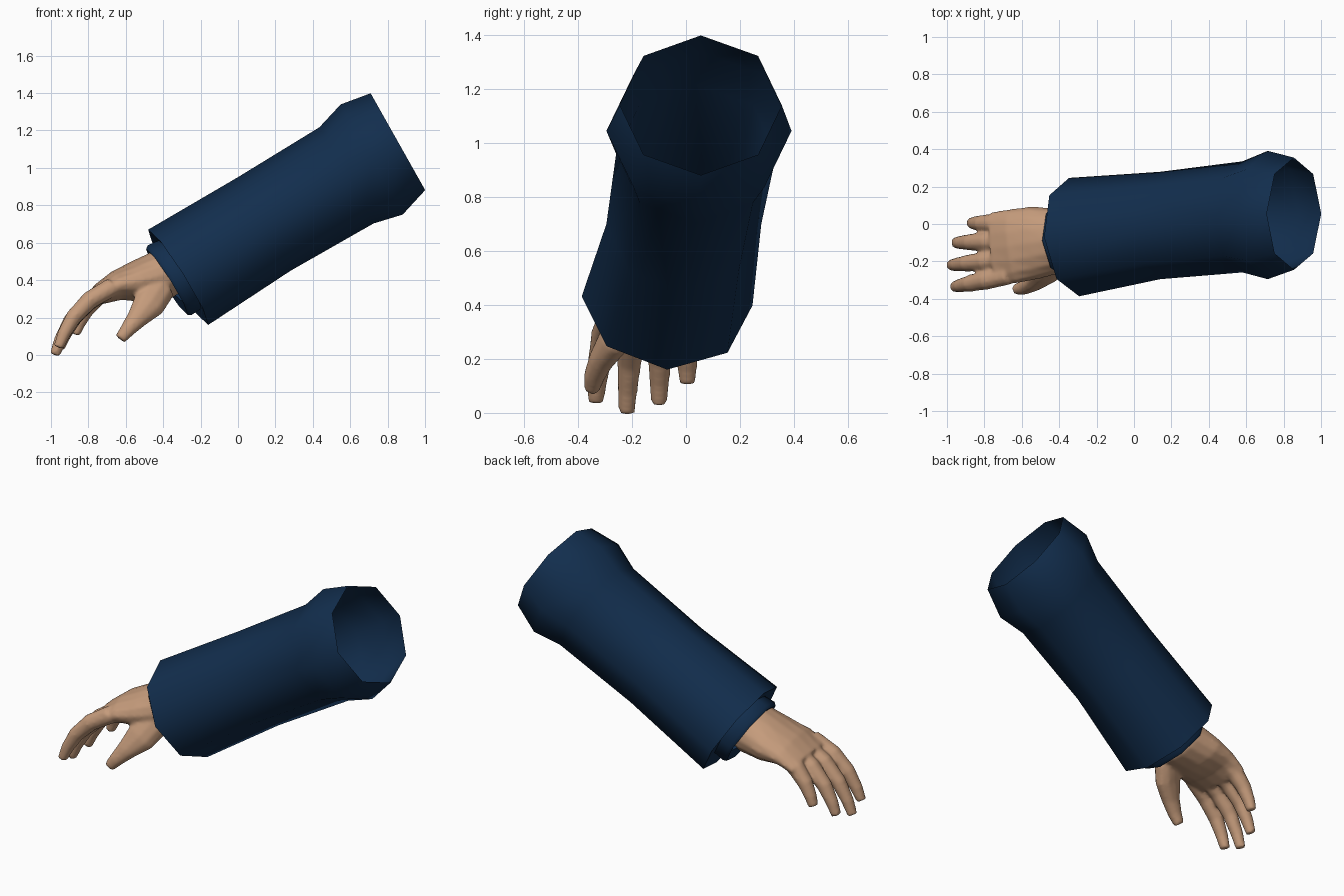
import bpy, bmesh, math
from mathutils import Vector

if "Cube" in bpy.data.objects:
    bpy.data.objects.remove(bpy.data.objects["Cube"])


def material(name, rgb):
    m = bpy.data.materials.new(name)
    m.diffuse_color = (*rgb, 1)
    m.use_nodes = True
    m.node_tree.nodes["Principled BSDF"].inputs["Base Color"].default_value = m.diffuse_color
    return m


def loft(bm, rings, sides, tangents=None, caps=True):
    """Skin a tube through rings of (x, y, z, half width, half height)."""
    pts = [Vector(r[:3]) for r in rings]
    loops = []
    for i, r in enumerate(rings):
        t = tangents[i] if tangents else pts[min(i + 1, len(pts) - 1)] - pts[max(i - 1, 0)]
        t = Vector(t).normalized()
        side = Vector((0, 1, 0))
        side = (side - t * side.dot(t)).normalized()
        up = t.cross(side)
        loops.append([bm.verts.new(pts[i] + side * r[3] * math.cos(a) + up * r[4] * math.sin(a))
                      for a in (2 * math.pi * k / sides for k in range(sides))])
    for a, b in zip(loops, loops[1:]):
        for k in range(sides):
            n = (k + 1) % sides
            bm.faces.new((a[k], a[n], b[n], b[k]))
    if caps:
        bm.faces.new(loops[0][::-1])
        bm.faces.new(loops[-1])


def finish(bm, name, mat):
    bmesh.ops.recalc_face_normals(bm, faces=bm.faces)
    me = bpy.data.meshes.new(name)
    bm.to_mesh(me)
    bm.free()
    ob = bpy.data.objects.new(name, me)
    bpy.context.collection.objects.link(ob)
    me.materials.append(mat)
    bpy.ops.object.select_all(action='DESELECT')
    bpy.context.view_layer.objects.active = ob
    ob.select_set(True)
    return ob


navy = material("navy_cloth", (0.006, 0.027, 0.075))
skin = material("skin", (0.56, 0.33, 0.2))

# Sleeve: eight-sided, open at the shoulder, with a stepped inner cuff
arm, wrist = (0.87, 0, 0.49), (0.84, 0.10, 0.53)
sleeve = [
    (0.855, 0.055, 1.14, 0.30, 0.297),
    (0.715, 0.048, 1.045, 0.343, 0.338),
    (0.58, 0.038, 0.96, 0.297, 0.295),
    (0.14, -0.008, 0.70, 0.287, 0.287),
    (-0.32, -0.07, 0.415, 0.318, 0.301),
    (-0.31, -0.08, 0.43, 0.21, 0.215),
    (-0.365, -0.09, 0.40, 0.215, 0.22),
    (-0.38, -0.09, 0.39, 0.205, 0.208),
    (-0.37, -0.09, 0.40, 0.16, 0.13),
]
bm = bmesh.new()
loft(bm, sleeve, 8, [arm] * 4 + [wrist] * 5, caps=False)
finish(bm, "sleeve", navy)
bpy.ops.object.shade_smooth_by_angle(angle=math.radians(50))

# Palm
bm = bmesh.new()
loft(bm, [(-0.33, -0.09, 0.46, 0.15, 0.12),
          (-0.41, -0.09, 0.425, 0.175, 0.137),
          (-0.53, -0.10, 0.395, 0.195, 0.115),
          (-0.65, -0.12, 0.37, 0.20, 0.08),
          (-0.75, -0.13, 0.32, 0.195, 0.055)], 16)

# Fingers: base y, tip x / y / z, all following the same curl
fingers = [(-0.275, -0.96, -0.335, 0.04), (-0.185, -0.98, -0.22, 0.0),
           (-0.09, -0.955, -0.10, 0.035), (0.0, -0.872, 0.005, 0.11)]
curl = [(0, 0, 0.05, 0.052), (0.42, 0.22, 0.052, 0.05), (0.72, 0.5, 0.045, 0.044),
        (0.9, 0.78, 0.037, 0.036), (1, 1, 0.03, 0.028)]
for by, tx, ty, tz in fingers:
    bx, bz = -0.67, 0.365
    loft(bm, [(bx + (tx - bx) * u, by + (ty - by) * u, bz + (tz - bz) * v, w, h)
              for u, v, w, h in curl], 10)

# Thumb
loft(bm, [(-0.42, -0.20, 0.36, 0.07, 0.09),
          (-0.475, -0.265, 0.275, 0.06, 0.09),
          (-0.54, -0.315, 0.195, 0.048, 0.058),
          (-0.59, -0.34, 0.135, 0.04, 0.042),
          (-0.63, -0.35, 0.085, 0.03, 0.032)], 10)
hand = finish(bm, "hand", skin)

# Blend palm, fingers and thumb into one skin
blend = hand.modifiers.new("blend", 'REMESH')
blend.mode = 'VOXEL'
blend.voxel_size = 0.01
blend.use_smooth_shade = True
soften = hand.modifiers.new("soften", 'SMOOTH')
soften.factor = 0.5
soften.iterations = 6
